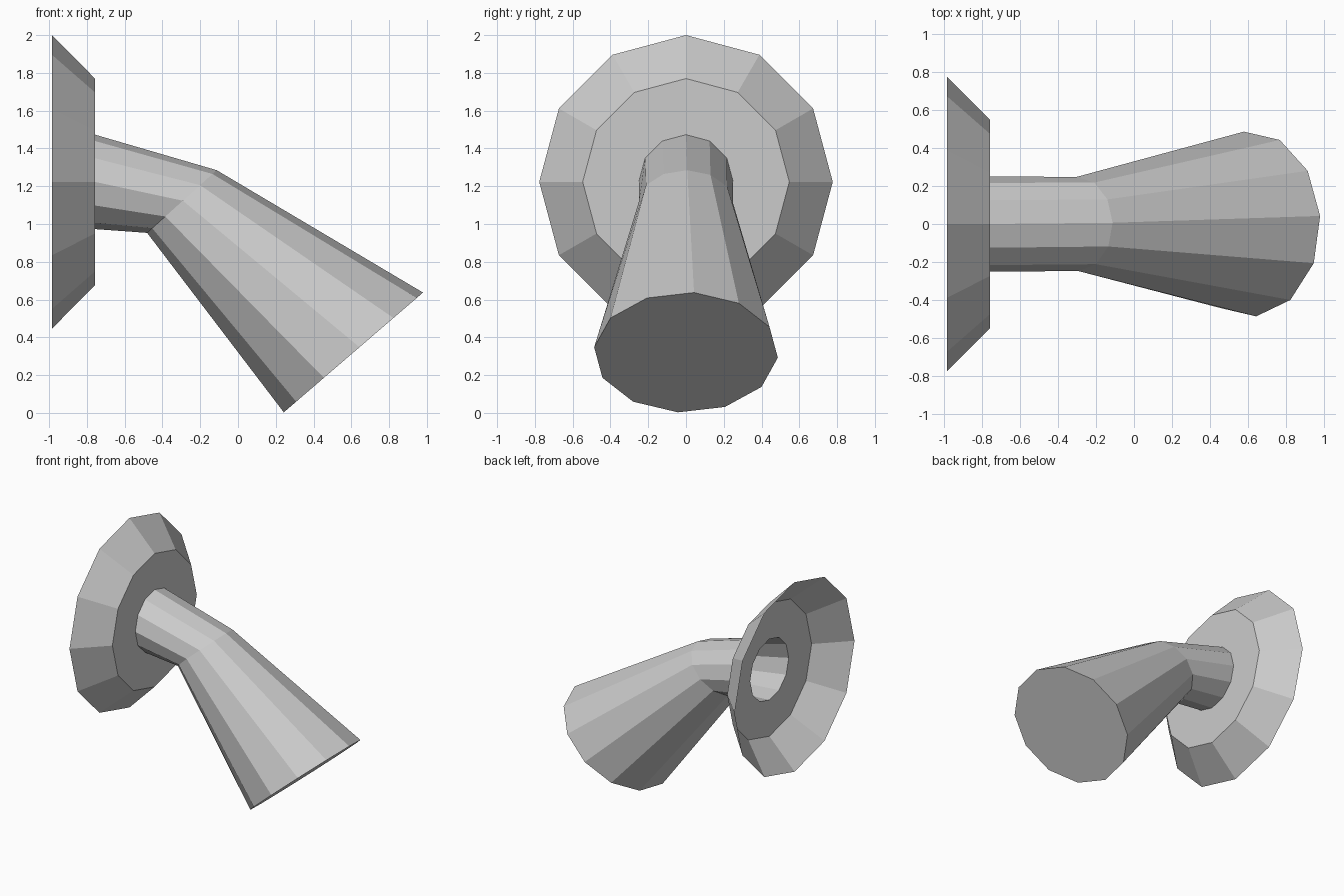
import bpy
import bmesh
from math import cos, sin, radians, tau
from mathutils import Vector

if "Cube" in bpy.data.objects:
    bpy.data.objects.remove(bpy.data.objects["Cube"])

SIDES = 12


def ring(bm, x, z, radius, tilt=0, twist=0):
    """12-sided ring centred at (x, 0, z); tilt leans its top toward +x."""
    t = radians(tilt)
    up = Vector((sin(t), 0, cos(t)))
    side = Vector((0, 1, 0))
    verts = []
    for i in range(SIDES):
        a = tau * i / SIDES + radians(twist)
        verts.append(bm.verts.new(Vector((x, 0, z)) + radius * (cos(a) * up + sin(a) * side)))
    return verts


def loft(name, sections, cap_end=False):
    bm = bmesh.new()
    rings = [ring(bm, *s) for s in sections]
    for a, b in zip(rings, rings[1:]):
        for i in range(SIDES):
            j = (i + 1) % SIDES
            bm.faces.new((a[j], a[i], b[i], b[j]))
    if cap_end:
        bm.faces.new(list(reversed(rings[-1])))
    # make the outer side (facing +x / away from the axis) the front
    bmesh.ops.recalc_face_normals(bm, faces=bm.faces)
    bm.faces.ensure_lookup_table()
    f = bm.faces[0]
    c = f.calc_center_median()
    if f.normal.dot(c - Vector((c.x, 0, sections[0][1]))) < 0:
        bmesh.ops.reverse_faces(bm, faces=bm.faces)
    mesh = bpy.data.meshes.new(name)
    bm.to_mesh(mesh)
    bm.free()
    obj = bpy.data.objects.new(name, mesh)
    bpy.context.collection.objects.link(obj)
    return obj


# Hollow wall flange: sloped rim, then flat front with a hole for the pipe
loft("wall_flange", [
    (-0.985, 1.223, 0.777),
    (-0.757, 1.223, 0.547),
    (-0.757, 1.223, 0.25),
])

# Bent pipe flaring out to a closed end
loft("flared_pipe", [
    (-0.757, 1.223, 0.25),
    (-0.297, 1.119, 0.248, 48, 1.5),
    (0.611, 0.32, 0.488, 49.3, 5),
], cap_end=True)
